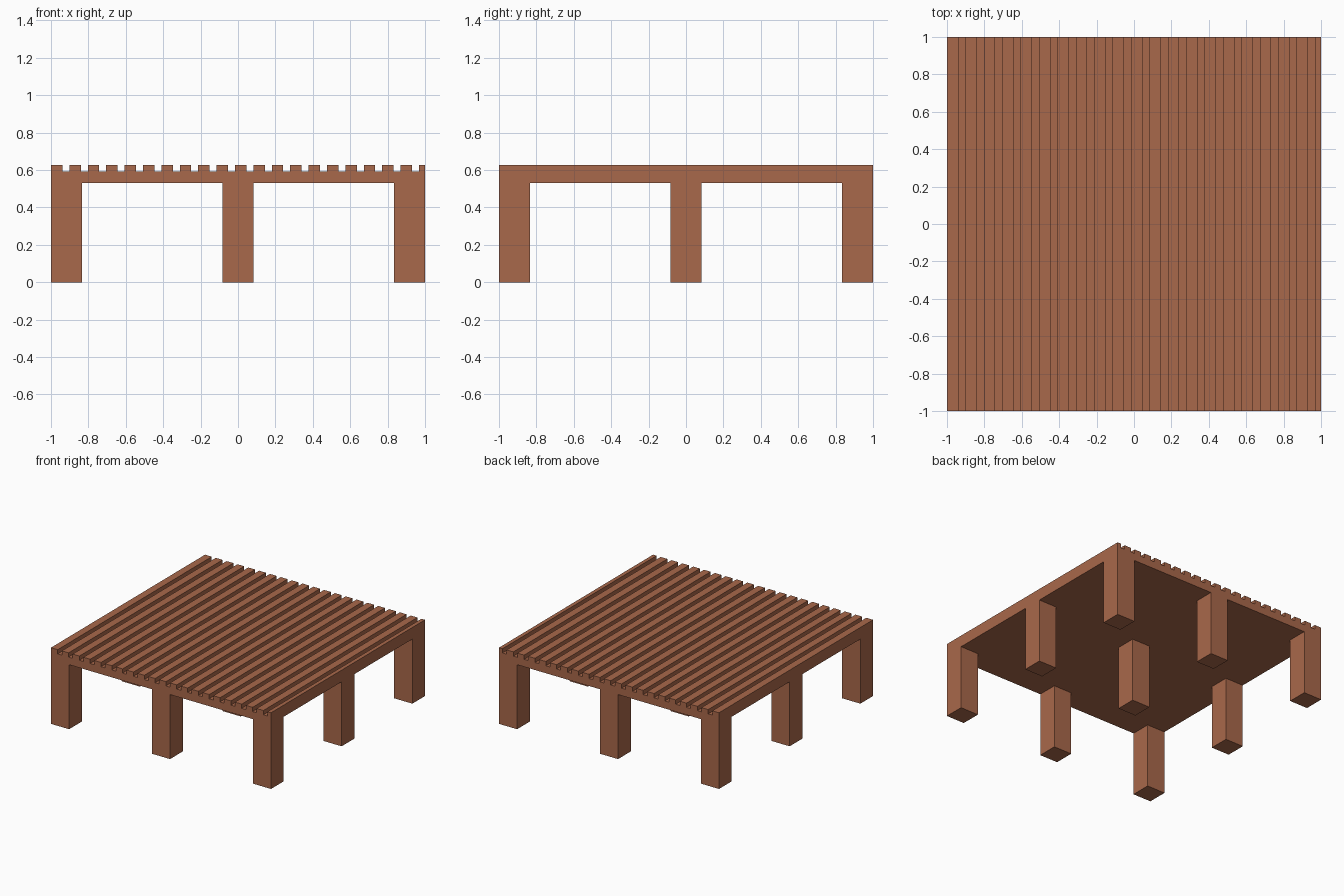
import bpy
import bmesh

if "Cube" in bpy.data.objects:
    bpy.data.objects.remove(bpy.data.objects["Cube"], do_unlink=True)

# Overall sizes
HALF = 1.0
UNDERSIDE, GROOVE, TOP = 0.53, 0.591, 0.626
LEG = 0.165
PITCH, SLAT = 0.0984, 0.061

# Single wood colour
wood = bpy.data.materials.new("Warm brown wood")
wood.use_nodes = True
colour = (0.397, 0.138, 0.069, 1.0)
wood.diffuse_color = colour
bsdf = wood.node_tree.nodes["Principled BSDF"]
bsdf.inputs["Base Color"].default_value = colour
bsdf.inputs["Roughness"].default_value = 0.8


def add_object(name, bm):
    bmesh.ops.recalc_face_normals(bm, faces=bm.faces)
    mesh = bpy.data.meshes.new(name)
    bm.to_mesh(mesh)
    bm.free()
    mesh.materials.append(wood)
    obj = bpy.data.objects.new(name, mesh)
    bpy.context.collection.objects.link(obj)
    return obj


def extruded(name, outline, y0, y1):
    """Extrude an (x, z) outline from y0 to y1."""
    bm = bmesh.new()
    face = bm.faces.new([bm.verts.new((x, y0, z)) for x, z in outline])
    result = bmesh.ops.extrude_face_region(bm, geom=[face])
    moved = [v for v in result["geom"] if isinstance(v, bmesh.types.BMVert)]
    bmesh.ops.translate(bm, verts=moved, vec=(0, y1 - y0, 0))
    return add_object(name, bm)


# Slatted deck: a slab whose top runs up and down over each slat,
# with the last slat cut off at the right-hand edge
outline = [(-HALF, UNDERSIDE)]
start = -HALF
while start < HALF:
    end = min(start + SLAT, HALF)
    if start > -HALF:
        outline.append((start, GROOVE))
    outline += [(start, TOP), (end, TOP)]
    if end < HALF:
        outline.append((end, GROOVE))
    start += PITCH
outline.append((HALF, UNDERSIDE))
extruded("slatted_deck", outline, -HALF, HALF)

# Nine square legs in a three by three grid
offset = HALF - LEG / 2
for row, row_name in zip((-1, 0, 1), ("front", "middle", "back")):
    for col, col_name in zip((-1, 0, 1), ("right", "centre", "left")):
        x, y, h = col * offset, row * offset, LEG / 2
        square = [(x - h, 0), (x + h, 0), (x + h, UNDERSIDE), (x - h, UNDERSIDE)]
        extruded(f"{row_name}_{col_name}_leg", square, y - h, y + h)
